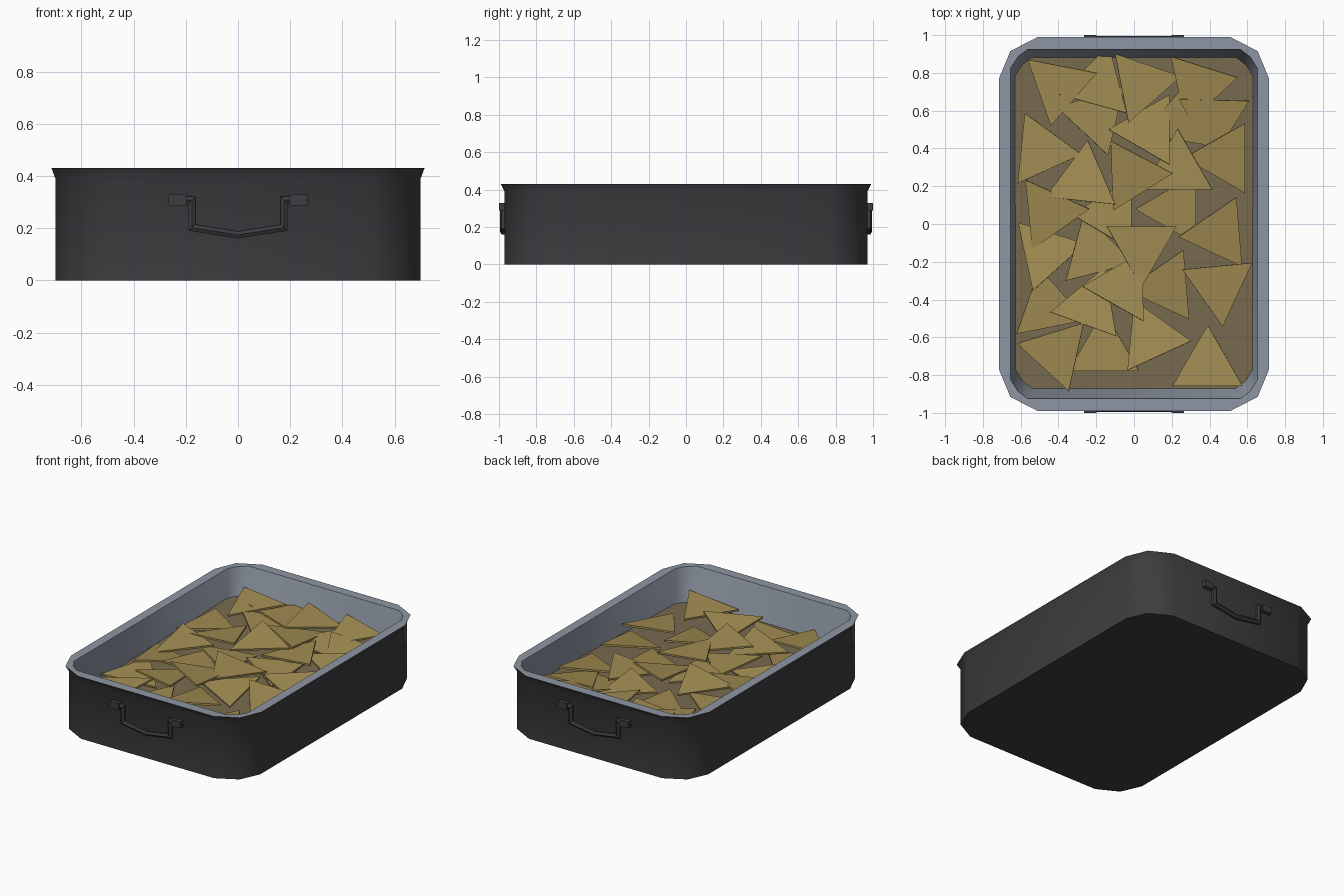
import bpy, bmesh, math, random
from mathutils import Vector, Matrix

if "Cube" in bpy.data.objects:
    bpy.data.objects.remove(bpy.data.objects["Cube"])

random.seed(4)


def material(name, rgb):
    m = bpy.data.materials.new(name)
    m.diffuse_color = (*rgb, 1)
    m.use_nodes = True
    m.node_tree.nodes["Principled BSDF"].inputs["Base Color"].default_value = m.diffuse_color
    return m


BLACK = material("black enamel", (0.047, 0.046, 0.051))
GREY = material("grey enamel", (0.27, 0.305, 0.366))
TAN = material("chip tan", (0.36, 0.265, 0.085))
BROWN = material("filling brown", (0.19, 0.145, 0.078))


def finish(bm, name, mats, smooth=False):
    bm.normal_update()
    bmesh.ops.recalc_face_normals(bm, faces=bm.faces)
    me = bpy.data.meshes.new(name)
    bm.to_mesh(me)
    bm.free()
    for m in mats:
        me.materials.append(m)
    ob = bpy.data.objects.new(name, me)
    bpy.context.collection.objects.link(ob)
    if smooth:
        bpy.ops.object.select_all(action='DESELECT')
        ob.select_set(True)
        bpy.context.view_layer.objects.active = ob
        bpy.ops.object.shade_smooth_by_angle(angle=math.radians(50))
    return ob


def outline(hx, hy, a, b, mx, my):
    """Rectangle with three points on each corner, counter-clockwise."""
    q = [(hx, hy - a), (hx - mx, hy - my), (hx - b, hy)]
    left = [(-x, y) for x, y in reversed(q)]
    half = q + left
    return half + [(-x, -y) for x, y in half]


def loft(bm, rings):
    """Bridge successive rings of vertices; return faces of each band."""
    bands = []
    n = len(rings[0])
    for r0, r1 in zip(rings, rings[1:]):
        bands.append([bm.faces.new((r0[i], r0[(i + 1) % n], r1[(i + 1) % n], r1[i]))
                      for i in range(n)])
    return bands


# Roasting pan: outer wall, flared rim, inner wall and floor
bm = bmesh.new()
levels = [
    (outline(0.70, 0.97, 0.21, 0.20, 0.06, 0.075), 0.0),
    (outline(0.70, 0.97, 0.21, 0.20, 0.06, 0.075), 0.39),
    (outline(0.715, 0.99, 0.22, 0.205, 0.06, 0.075), 0.43),
    (outline(0.653, 0.925, 0.10, 0.09, 0.038, 0.04), 0.43),
    (outline(0.622, 0.865, 0.10, 0.09, 0.038, 0.04), 0.18),
]
rings = [[bm.verts.new((x, y, z)) for x, y in pts] for pts, z in levels]
bands = loft(bm, rings)
bm.faces.new(rings[0][::-1])
floor = bm.faces.new(rings[-1])
for f in bands[2] + bands[3] + [floor]:
    f.material_index = 1
finish(bm, "pan", [BLACK, GREY], True)


def fill_z(y):
    return 0.232 + 0.022 * y


# Filling surface under the chips, slightly tilted
bm = bmesh.new()
bm.faces.new([bm.verts.new((x, y + 0.015, fill_z(y)))
              for x, y in outline(0.632, 0.885, 0.06, 0.06, 0.02, 0.02)])
finish(bm, "filling", [BROWN])

# Triangular chips: centre x, centre y, pointing angle, stacking level
chips = [
    (-.40, .73, 139, 1), (-.19, .74, 75, 0), (.04, .74, 131, 1), (.34, .73, 133, 1),
    (.42, .55, 28, 0), (.08, .50, 180, 1), (-.20, .57, 47, 0), (-.49, .39, 114, 0),
    (-.27, .23, 83, 2), (-.01, .26, 2, 3), (.23, .29, 90, 1), (.48, .35, 180, 0),
    (-.45, .06, 5, 1), (-.47, -.15, 12, 0), (-.21, -.15, 105, 1), (.04, -.12, 270, 2),
    (.45, -.05, 185, 1), (.45, -.33, 275, 2), (-.06, -.33, 180, 3), (.17, -.33, 185, 1),
    (-.23, -.43, 190, 2), (.09, -.60, 355, 2), (-.46, -.44, 101, 0), (-.41, -.68, 167, 1),
    (-.16, -.67, 90, 0), (.39, -.75, 90, 1), (.22, .08, 60, 0), (-.12, .05, 300, 0),
    (.25, .55, 200, 0),
]
bm = bmesh.new()
for x, y, ang, lvl in chips:
    tilt = Matrix.Rotation(math.radians(random.uniform(4, 9)), 4,
                           Vector((math.cos(t := random.uniform(0, 6.28)), math.sin(t), 0)))
    place = (Matrix.Translation((x, y, fill_z(y) + 0.03 + 0.021 * lvl)) @ tilt
             @ Matrix.Rotation(math.radians(ang), 4, 'Z'))
    bmesh.ops.create_cone(bm, cap_ends=True, segments=3, radius1=0.215, radius2=0.215,
                          depth=0.012,
                          matrix=place @ Matrix.Rotation(math.radians(-90), 4, 'Z')
                          @ Matrix.Rotation(math.radians(180), 4, 'Z')
                          @ Matrix.Rotation(math.radians(0), 4, 'Z'))
# align: cone's first vertex points along +y, turned by -90 then flipped
    new = bm.verts[:][-6:] if hasattr(bm.verts, "ensure_lookup_table") else []
    top = max(new, key=lambda v: (v.co.xy - Vector((x, y))).dot(
        Vector((math.cos(math.radians(ang)), math.sin(math.radians(ang))))))
    d = top.co.xy - Vector((x, y))
    fix = math.radians(ang) - math.atan2(d.y, d.x)
    bmesh.ops.rotate(bm, verts=new, cent=(x, y, 0), matrix=Matrix.Rotation(fix, 3, 'Z'))
finish(bm, "chips", [TAN])

# Handles: bent bar with a mounting block at each end, front and back
path = [Vector(p) for p in ((-.22, .308), (-.177, .308), (-.177, .202), (0, .174),
                            (.177, .202), (.177, .308), (.22, .308))]
for side, name in ((-1, "front_handle"), (1, "back_handle")):
    bm = bmesh.new()
    rings = []
    for i, p in enumerate(path):
        d0 = (p - path[max(i - 1, 0)]).normalized()
        d1 = (path[min(i + 1, len(path) - 1)] - p).normalized()
        d = (d0 + d1).normalized()
        ref = d1 if d1.length else d0
        n = Vector((-d.y, d.x)) * 0.0135 / max(d.dot(ref), 0.3)
        rings.append([bm.verts.new((p.x + n.x * a, side * (0.981 + b), p.y + n.y * a))
                      for a, b in ((1, -.012), (1, .005), (0, .013), (-1, .005), (-1, -.012))])
    loft(bm, rings)
    bm.faces.new(rings[0])
    bm.faces.new(rings[-1][::-1])
    for sx in (-1, 1):
        bmesh.ops.create_cube(bm, size=1, matrix=Matrix.Translation(
            (sx * 0.232, side * 0.982, 0.308)) @ Matrix.Diagonal((0.068, 0.036, 0.042, 1)))
    finish(bm, name, [BLACK])
